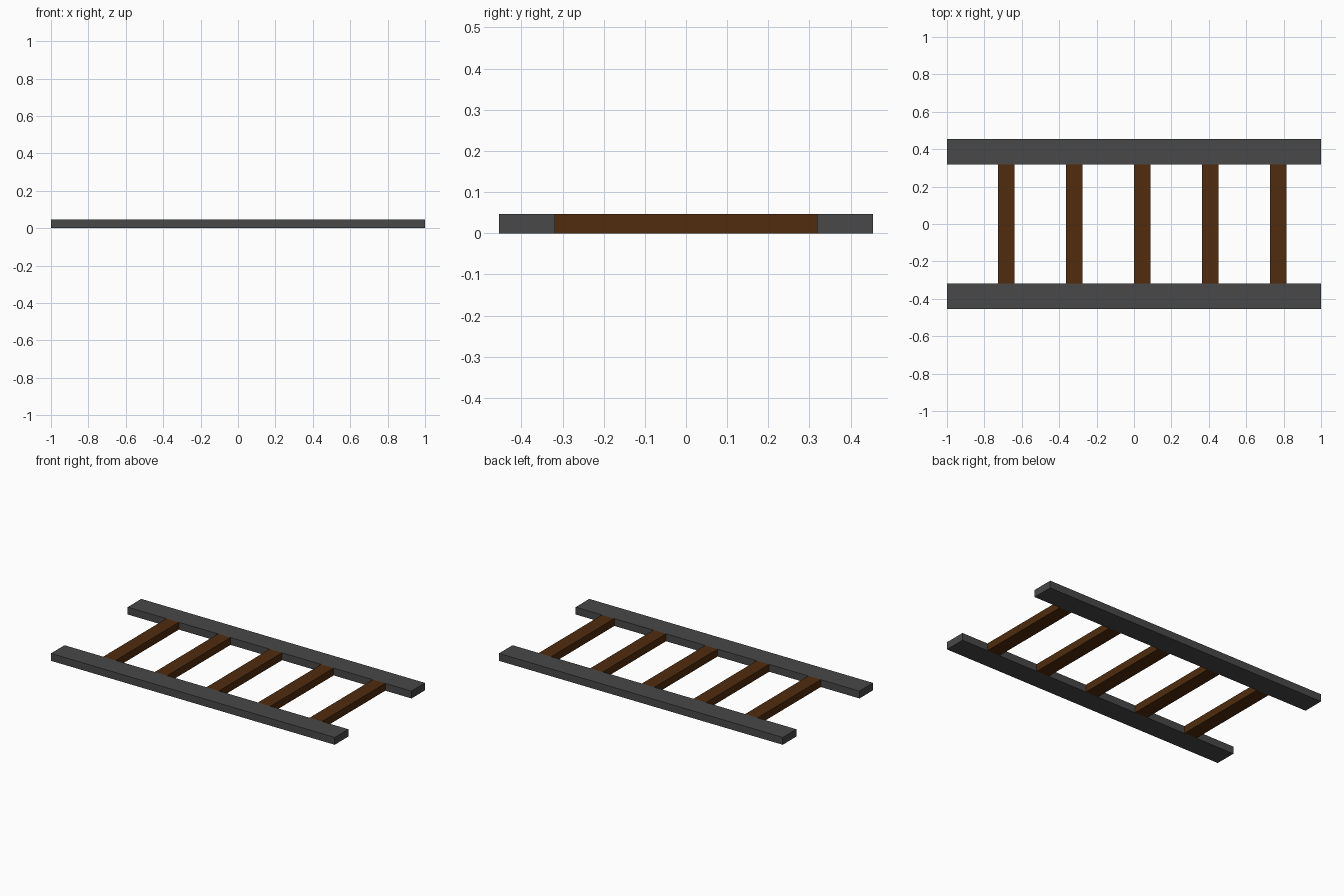
import bpy

if "Cube" in bpy.data.objects:
    bpy.data.objects.remove(bpy.data.objects["Cube"])


def material(name, rgb):
    m = bpy.data.materials.new(name)
    m.diffuse_color = (*rgb, 1)
    m.use_nodes = True
    m.node_tree.nodes["Principled BSDF"].inputs["Base Color"].default_value = m.diffuse_color
    return m


def box(name, lo, hi, mat):
    """Axis-aligned box between two corners."""
    bpy.ops.mesh.primitive_cube_add(size=1, location=[(a + b) / 2 for a, b in zip(lo, hi)])
    ob = bpy.context.object
    ob.name = name
    ob.scale = [b - a for a, b in zip(lo, hi)]
    bpy.ops.object.transform_apply(location=False, rotation=False, scale=True)
    ob.data.materials.append(mat)
    return ob


grey = material("dark grey metal", (0.065, 0.065, 0.065))
brown = material("brown wood", (0.080, 0.025, 0.004))

HEIGHT = 0.047
INNER, OUTER = 0.318, 0.4545   # rail edges in y
PITCH, TIE_WIDTH = 2 / 5.5, 0.088

# Two long rails
box("front_rail", (-1, -OUTER, 0), (1, -INNER, HEIGHT), grey)
box("back_rail", (-1, INNER, 0), (1, OUTER, HEIGHT), grey)

# Five cross ties, offset slightly to +x, flush with the rails
for i in range(5):
    x = (i - 2) * PITCH
    box(f"cross_tie_{i + 1}", (x, -INNER, 0), (x + TIE_WIDTH, INNER, HEIGHT), brown)
